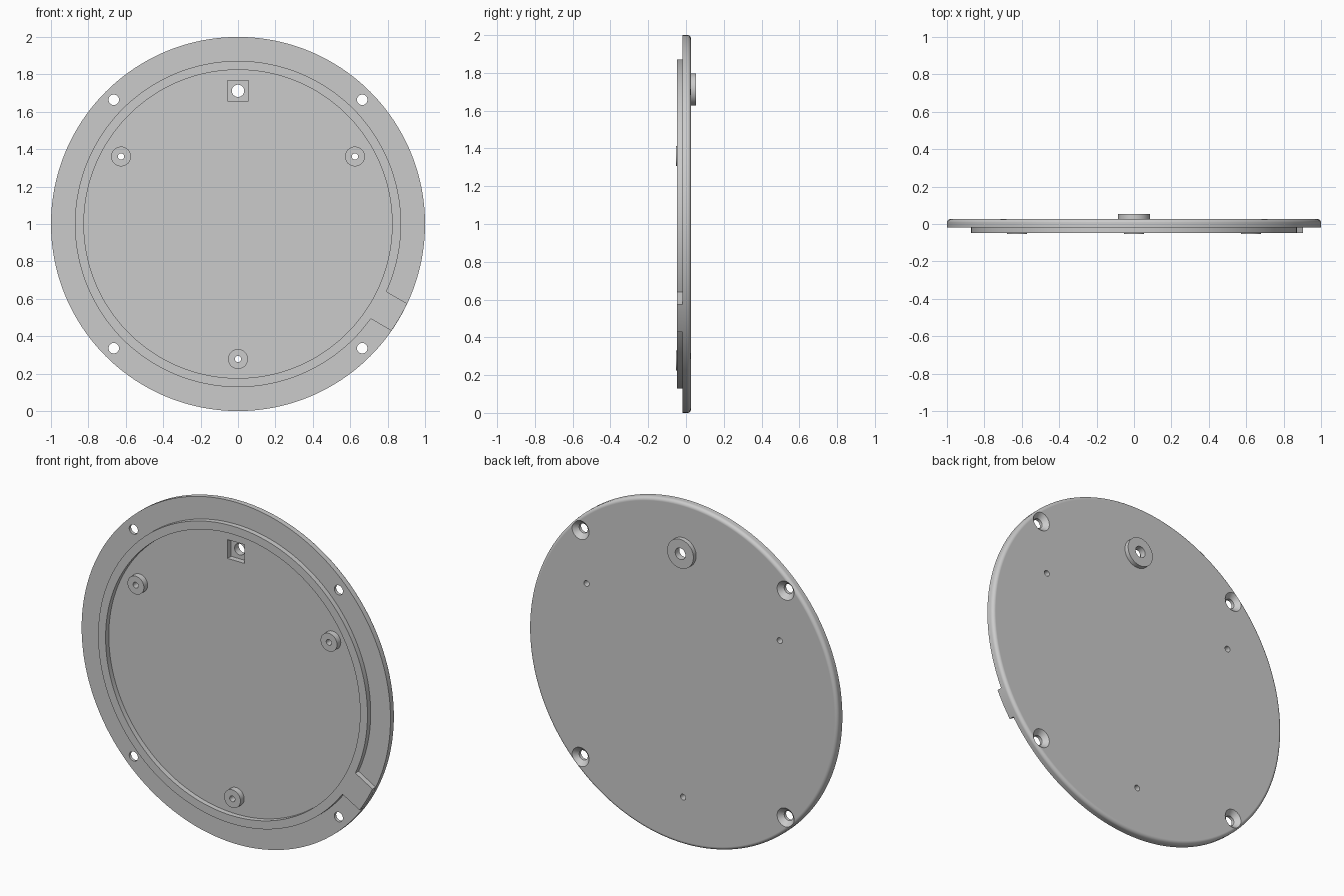
import bpy, bmesh
from math import sin, cos, pi, radians, sqrt

if "Cube" in bpy.data.objects:
    bpy.data.objects.remove(bpy.data.objects["Cube"])

PLATE_FRONT, PLATE_BACK = -0.018, 0.027
RIM_FRONT, BOSS_FRONT, HUB_BACK = -0.048, -0.053, 0.053


def finish(name, bm):
    bmesh.ops.recalc_face_normals(bm, faces=bm.faces)
    me = bpy.data.meshes.new(name)
    bm.to_mesh(me)
    bm.free()
    ob = bpy.data.objects.new(name, me)
    bpy.context.collection.objects.link(ob)
    return ob


def lathe(name, profile, cx=0, cz=1, segs=48, closed=False):
    """Revolve (radius, y) points about an axis parallel to y."""
    bm = bmesh.new()
    rings = [[bm.verts.new((cx + r * cos(2 * pi * i / segs), y, cz + r * sin(2 * pi * i / segs)))
              for i in range(segs)] for r, y in profile]
    pairs = list(zip(rings, rings[1:]))
    if closed:
        pairs.append((rings[-1], rings[0]))
    else:
        bm.faces.new(rings[0])
        bm.faces.new(rings[-1])
    for a, b in pairs:
        for i in range(segs):
            j = (i + 1) % segs
            bm.faces.new((a[i], a[j], b[j], b[i]))
    return finish(name, bm)


def prism(name, outline, y0, y1):
    """Extrude an (x, z) outline along y."""
    bm = bmesh.new()
    face = bm.faces.new([bm.verts.new((x, y0, z)) for x, z in outline])
    ext = bmesh.ops.extrude_face_region(bm, geom=[face])
    bmesh.ops.translate(bm, vec=(0, y1 - y0, 0),
                        verts=[v for v in ext["geom"] if isinstance(v, bmesh.types.BMVert)])
    return finish(name, bm)


def combine(target, other, operation):
    bpy.context.view_layer.objects.active = target
    mod = target.modifiers.new("combine", "BOOLEAN")
    mod.operation, mod.object, mod.solver = operation, other, "EXACT"
    bpy.ops.object.modifier_apply(modifier=mod.name)
    bpy.data.objects.remove(other)


# Round plate with a rounded back edge
f = 0.02
edge = [(1 - f + f * cos(a), PLATE_BACK - f + f * sin(a)) for a in [radians(15 * i) for i in range(7)]]
plate = lathe("cover_plate", [(1, PLATE_FRONT)] + edge, segs=192)

# Raised locating rim on the front
inside = PLATE_FRONT + 0.01
rim = lathe("rim", [(0.824, RIM_FRONT), (0.872, RIM_FRONT), (0.872, inside), (0.824, inside)],
            segs=192, closed=True)

# Key tab reaching from the rim to the plate edge, at 30 degrees below horizontal
h, ang = 0.084, radians(-30)
ts = [-h + 2 * h * i / 8 for i in range(9)]
local = [(0.85, h), (0.85, -h)] + [(sqrt(0.999 ** 2 - t * t), t) for t in ts]
outline = [(u * cos(ang) - t * sin(ang), 1 + u * sin(ang) + t * cos(ang)) for u, t in local]
tab = prism("key_tab", outline, RIM_FRONT, inside)
combine(rim, tab, "UNION")
combine(plate, rim, "UNION")

# Three screw bosses with pilot holes
for a in (30, 150, 270):
    x, z = 0.722 * cos(radians(a)), 1 + 0.722 * sin(radians(a))
    combine(plate, lathe("screw_boss", [(0.053, BOSS_FRONT), (0.053, inside)], x, z), "UNION")
    combine(plate, lathe("pilot_hole", [(0.017, -0.1), (0.017, 0.1)], x, z, 32), "DIFFERENCE")

# Hub on the back with a through hole and a square nut pocket in front
hz, s = 1.712, 0.055
combine(plate, lathe("hub", [(0.085, 0.01), (0.085, HUB_BACK)], 0, hz, 64), "UNION")
pocket = prism("nut_pocket", [(-s, hz - s), (s, hz - s), (s, hz + s), (-s, hz + s)], -0.1, 0.015)
combine(plate, pocket, "DIFFERENCE")
combine(plate, lathe("hub_hole", [(0.033, -0.1), (0.033, 0.1)], 0, hz), "DIFFERENCE")

# Four countersunk fixing holes
for sx in (-1, 1):
    for sz in (-1, 1):
        sink = lathe("fixing_hole", [(0.028, -0.1), (0.028, 0.0), (0.055, PLATE_BACK), (0.055, 0.1)],
                     0.664 * sx, 1 + 0.664 * sz)
        combine(plate, sink, "DIFFERENCE")

# Smooth the curved walls, keep flat faces flat
bpy.ops.object.select_all(action="DESELECT")
plate.select_set(True)
bpy.context.view_layer.objects.active = plate
bpy.ops.object.shade_smooth_by_angle(angle=radians(30))
wn = plate.modifiers.new("flat_shading", "WEIGHTED_NORMAL")
wn.keep_sharp = True
